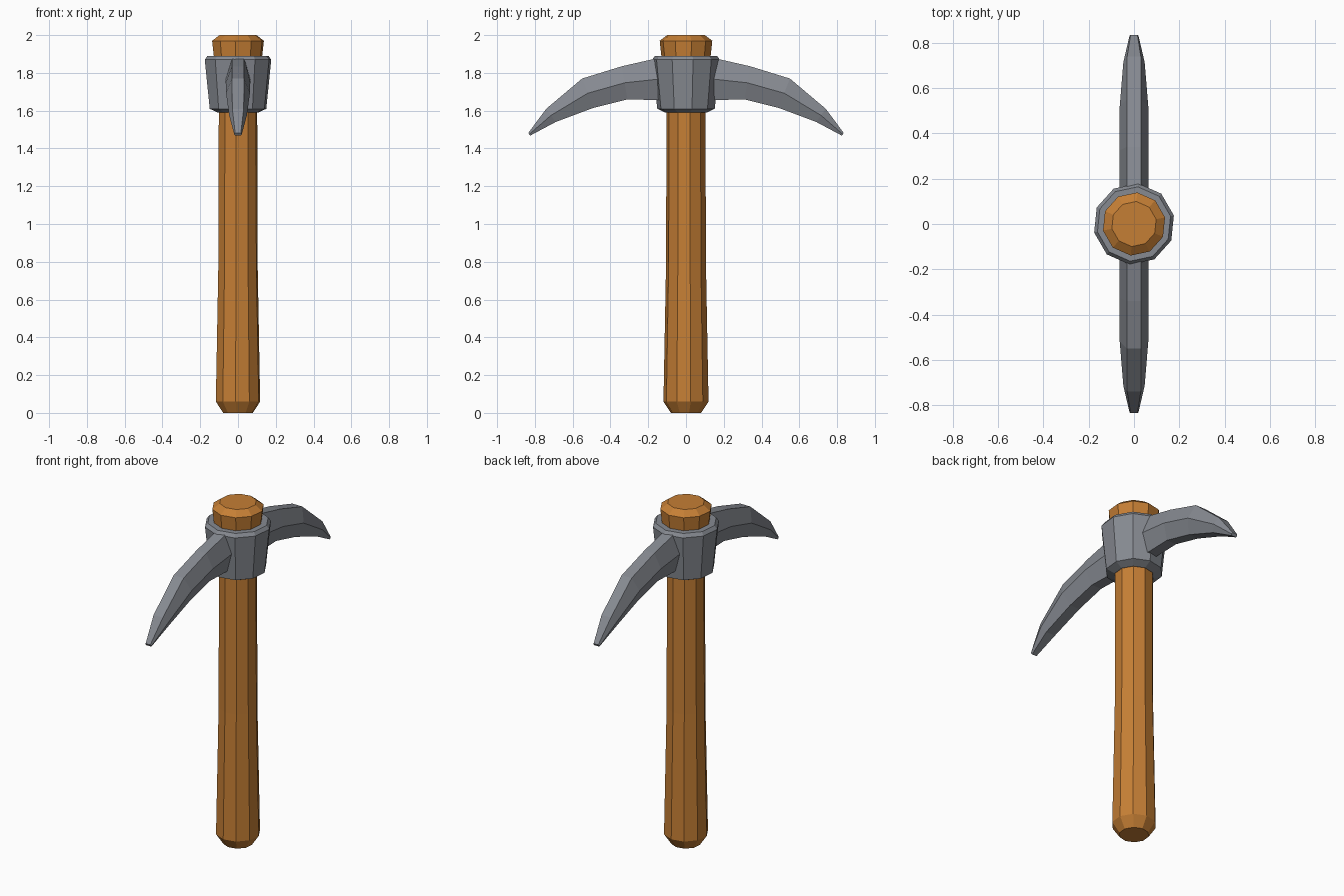
import bpy, bmesh
from math import cos, sin, radians, tau

cube = bpy.data.objects.get("Cube")
if cube:
    bpy.data.objects.remove(cube, do_unlink=True)


def make_material(name, rgb):
    mat = bpy.data.materials.new(name)
    mat.use_nodes = True
    mat.diffuse_color = (*rgb, 1)
    bsdf = mat.node_tree.nodes["Principled BSDF"]
    bsdf.inputs["Base Color"].default_value = (*rgb, 1)
    bsdf.inputs["Roughness"].default_value = 0.8
    return mat


def loft(name, rings, mat):
    """Skin a list of equal-sized point rings and cap both ends."""
    bm = bmesh.new()
    loops = [[bm.verts.new(p) for p in ring] for ring in rings]
    n = len(loops[0])
    for a, b in zip(loops, loops[1:]):
        for i in range(n):
            j = (i + 1) % n
            bm.faces.new((a[i], a[j], b[j], b[i]))
    bm.faces.new(loops[0][::-1])
    bm.faces.new(loops[-1])
    bmesh.ops.recalc_face_normals(bm, faces=bm.faces)
    mesh = bpy.data.meshes.new(name)
    bm.to_mesh(mesh)
    bm.free()
    mesh.materials.append(mat)
    obj = bpy.data.objects.new(name, mesh)
    bpy.context.collection.objects.link(obj)
    return obj


def lathe_rings(profile, sides=10, turn=radians(12)):
    return [[(r * cos(turn + tau * i / sides), r * sin(turn + tau * i / sides), z)
             for i in range(sides)] for r, z in profile]


def blade_ring(top, bottom, wide, narrow):
    """Six-sided section: narrow top and bottom, widest at the middle."""
    (ty, tz), (by, bz) = top, bottom
    my, mz = (ty + by) / 2, (tz + bz) / 2
    return [(narrow, ty, tz), (wide, my, mz), (narrow, by, bz),
            (-narrow, by, bz), (-wide, my, mz), (-narrow, ty, tz)]


wood = make_material("orange wood", (0.56, 0.21, 0.035))
steel = make_material("grey steel", (0.24, 0.255, 0.285))

# Wooden handle with chamfered foot and flared head
loft("handle", lathe_rings([(0.08, 0), (0.12, 0.06), (0.106, 0.8), (0.104, 1.6),
                            (0.13, 1.88), (0.14, 1.97), (0.1, 2)]), wood)

# Tapered steel collar with chamfered rims
loft("collar", lathe_rings([(0.11, 1.59), (0.153, 1.61), (0.18, 1.87),
                            (0.165, 1.89)]), steel)

# Curved pick blade, mirrored front to back
blade = loft("pick_blades", [
    blade_ring((0.12, 1.885), (0.12, 1.655), 0.065, 0.032),
    blade_ring((0.34, 1.835), (0.31, 1.66), 0.065, 0.032),
    blade_ring((0.55, 1.77), (0.49, 1.615), 0.063, 0.032),
    blade_ring((0.74, 1.61), (0.69, 1.54), 0.047, 0.03),
    blade_ring((0.835, 1.482), (0.825, 1.468), 0.02, 0.015)], steel)
mirror = blade.modifiers.new("mirror", 'MIRROR')
mirror.use_axis = (False, True, False)
mirror.use_mirror_merge = False
